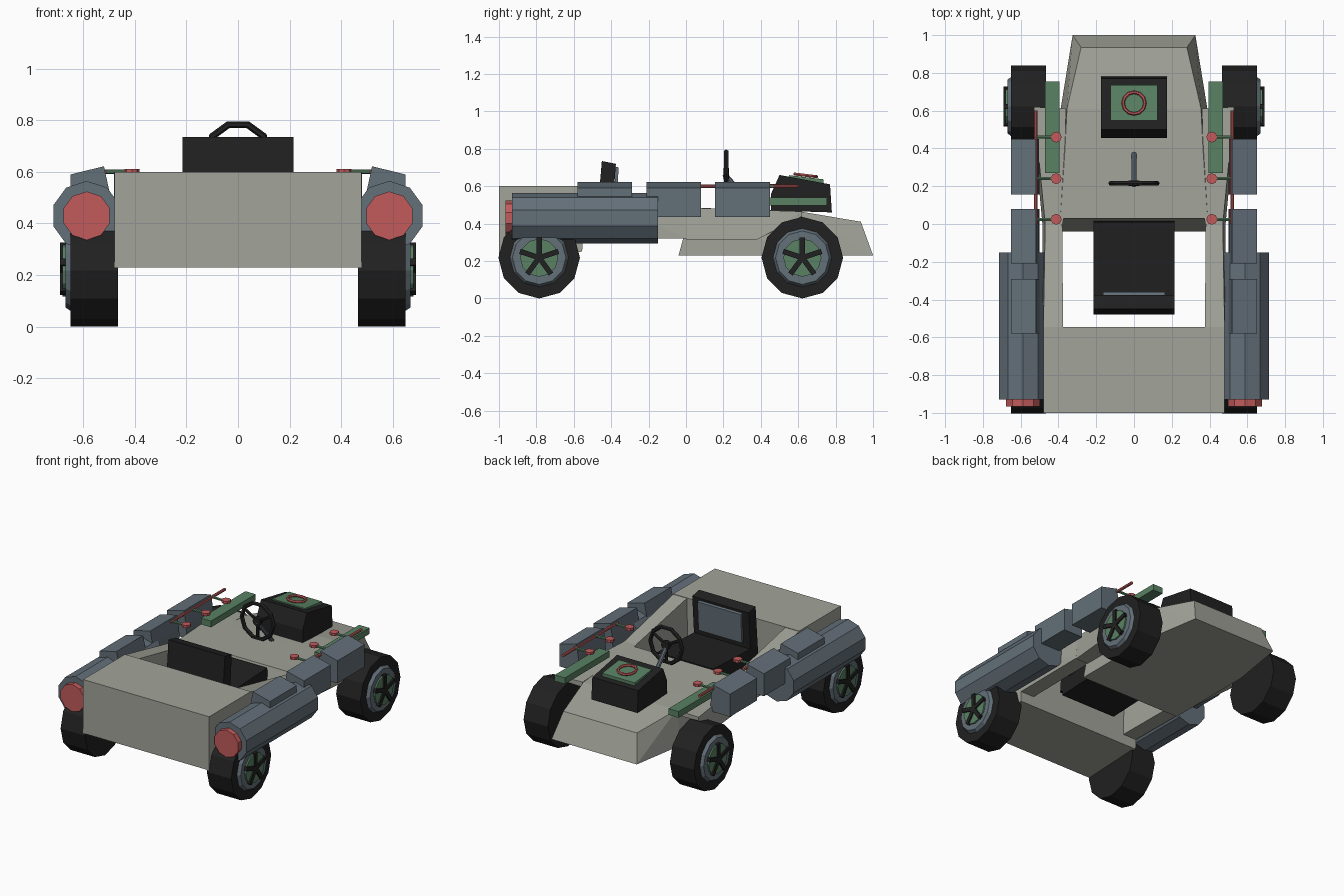
import bpy, bmesh, math
from mathutils import Vector, Matrix

if "Cube" in bpy.data.objects:
    bpy.data.objects.remove(bpy.data.objects["Cube"])


def mat(name, r, g, b):
    m = bpy.data.materials.new(name)
    m.diffuse_color = (r, g, b, 1)
    m.use_nodes = True
    m.node_tree.nodes["Principled BSDF"].inputs["Base Color"].default_value = m.diffuse_color
    return m


BODY = mat("warm grey", .36, .37, .32)
STEEL = mat("blue grey", .125, .16, .19)
BLACK = mat("black", .015, .015, .015)
GREEN = mat("green", .10, .22, .125)
RED = mat("red", .54, .105, .105)


def finish(name, bm, material):
    bmesh.ops.recalc_face_normals(bm, faces=bm.faces[:])
    me = bpy.data.meshes.new(name)
    bm.to_mesh(me)
    bm.free()
    me.materials.append(material)
    ob = bpy.data.objects.new(name, me)
    bpy.context.collection.objects.link(ob)
    return ob


def hull(name, pts, material):
    bm = bmesh.new()
    for p in pts:
        bm.verts.new(p)
    res = bmesh.ops.convex_hull(bm, input=bm.verts[:])
    loose = [v for v in bm.verts if not v.link_faces]
    bmesh.ops.delete(bm, geom=loose, context='VERTS')
    bmesh.ops.dissolve_limit(bm, angle_limit=.01, verts=bm.verts[:], edges=bm.edges[:])
    return finish(name, bm, material)


def box(name, x, y, z, material):
    return hull(name, [(a, b, c) for a in x for b in y for c in z], material)


def side_prism(name, profile, hw, material):
    """(y, z) profile spanning both sides of the centre line."""
    return hull(name, [(s * hw, y, z) for y, z in profile for s in (-1, 1)], material)


def rod(name, a, b, r1, material, n=8, r2=None, phase=0):
    """Cylinder or cone frustum from a to b."""
    a, b = Vector(a), Vector(b)
    d = b - a
    bm = bmesh.new()
    rot = d.to_track_quat('Z', 'Y').to_matrix().to_4x4()
    bmesh.ops.create_cone(bm, cap_ends=True, segments=n, radius1=r1,
                          radius2=r1 if r2 is None else r2, depth=d.length,
                          matrix=Matrix.Translation((a + b) / 2) @ rot @ Matrix.Rotation(phase, 4, 'Z'))
    return finish(name, bm, material)


def ring(name, centre, R, r, tilt, material, n=10, m=6, phase=0):
    bm = bmesh.new()
    rows = []
    for i in range(n):
        t = 2 * math.pi * i / n + phase
        rows.append([bm.verts.new(((R + r * math.cos(u)) * math.cos(t),
                                   (R + r * math.cos(u)) * math.sin(t), r * math.sin(u)))
                     for u in [2 * math.pi * j / m for j in range(m)]])
    for i in range(n):
        for j in range(m):
            k, l = (i + 1) % n, (j + 1) % m
            bm.faces.new((rows[i][j], rows[k][j], rows[k][l], rows[i][l]))
    bm.transform(Matrix.Translation(centre) @ Matrix.Rotation(tilt, 4, 'X'))
    return finish(name, bm, material)


# Body: nose with hood, and raised rear box
half_nose = [(.39, -.04, .23), (.39, .6, .23), (.325, 1, .23),
             (.39, .03, .485), (.365, .4, .475), (.355, .61, .465), (.28, .935, .41)]
hull("nose", [(s * x, y, z) for x, y, z in half_nose for s in (-1, 1)], BODY)
side_prism("rear_box", [(-1, .23), (-1, .6), (-.545, .6), (-.555, .25)], .48, BODY)

# Seat with grey back panel
side_prism("seat_cushion", [(-.46, .35), (-.44, .46), (.01, .48), (.02, .37)], .215, BLACK)
side_prism("seat_back", [(-.48, .38), (-.45, .735), (-.375, .72), (-.40, .38)], .215, BLACK)
side_prism("seat_panel", [(-.387, .50), (-.377, .705), (-.36, .70), (-.372, .50)], .165, STEEL)

# Steering wheel and column
ring("steering_wheel", (0, .215, .667), .122, .014, math.pi / 2, BLACK)
rod("steering_column", (0, .205, .665), (0, .37, .475), .014, STEEL)
rod("steering_hub", (0, .2, .667), (0, .23, .667), .03, BLACK)
for k in range(3):
    t = math.radians(-90 + 120 * k)
    rod("steering_spoke", (0, .215, .667),
        (.12 * math.cos(t), .215, .667 + .12 * math.sin(t)), .01, BLACK, 6)

# Hood console with green plate and red ring
side_prism("console", [(.455, .47), (.455, .56), (.50, .66), (.77, .61), (.78, .46)], .175, BLACK)
side_prism("console_plate", [(.55, .64), (.55, .659), (.735, .637), (.735, .615)], .125, GREEN)
ring("console_ring", (0, .64, .658), .058, .009, -.12, RED, 12)

for s in (-1, 1):
    # Side rails: sloping section beside the seat, flared section beside the hood
    hull("side_rail_rear", [(s * x, y, z) for x, y, z in [
        (.375, -.56, .32), (.48, -.56, .32), (.375, -.56, .6), (.48, -.56, .6),
        (.38, 0, .32), (.485, 0, .32), (.38, 0, .485), (.47, 0, .485)]], BODY)
    hull("side_rail_front", [(s * x, y, z) for x, y, z in [
        (.375, 0, .315), (.485, 0, .315), (.375, 0, .485), (.47, 0, .485),
        (.37, .38, .315), (.52, .38, .315),
        (.36, .61, .43), (.53, .62, .44), (.36, .61, .465), (.53, .62, .465)]], BODY)

    # Side pods with red end discs
    rod("side_pod", (s * .587, -.93, .43), (s * .587, -.15, .43), .135, STEEL, 10, phase=0)
    rod("pod_disc", (s * .587, -.965, .43), (s * .587, -.925, .43), .094, RED, 10)

    # Tilted side cases
    for y0, y1, low in [(-.58, -.29, .53), (-.21, .08, .435), (.155, .45, .435)]:
        prof = [(.65, low), (.65, .59), (.52, .622), (.505, .53), (.5, low)]
        hull("side_case", [(s * x, y, z) for x, z in prof for y in (y0, y1)], STEEL)

    # Red rail, green links and red knobs
    rod("red_rail", (s * .52, 0, .6), (s * .52, .6, .6), .01, RED)
    for y in (.025, .24, .46):
        rod("link", (s * .53, y, .6), (s * .41, y, .6), .009, GREEN, 6)
        rod("knob", (s * .412, y, .593), (s * .412, y, .611), .029, RED, 8)

    # Green board beside the hood
    box("green_board", (s * .395, s * .472), (.27, .755), (.497, .54), GREEN)

    # Wheels
    for y in (-.785, .622):
        c = Vector((0, y, .218))

        def at(x):
            return c + Vector((s * x, 0, 0))
        rod("tyre", at(.465), at(.65), .218, BLACK, 12)
        rod("rim", at(.645), at(.67), .16, STEEL, 12, .143)
        rod("hub_disc", at(.665), at(.68), .102, GREEN, 12)
        for k in range(5):
            t = math.radians(90 + 72 * k)
            d = Vector((0, math.cos(t), math.sin(t)))
            e = Vector((0, -math.sin(t), math.cos(t)))
            hull("wheel_spoke", [at(x) + d * r + e * w for x in (.67, .69)
                                 for r in (0, .108) for w in (-.014, .014)], BLACK)
